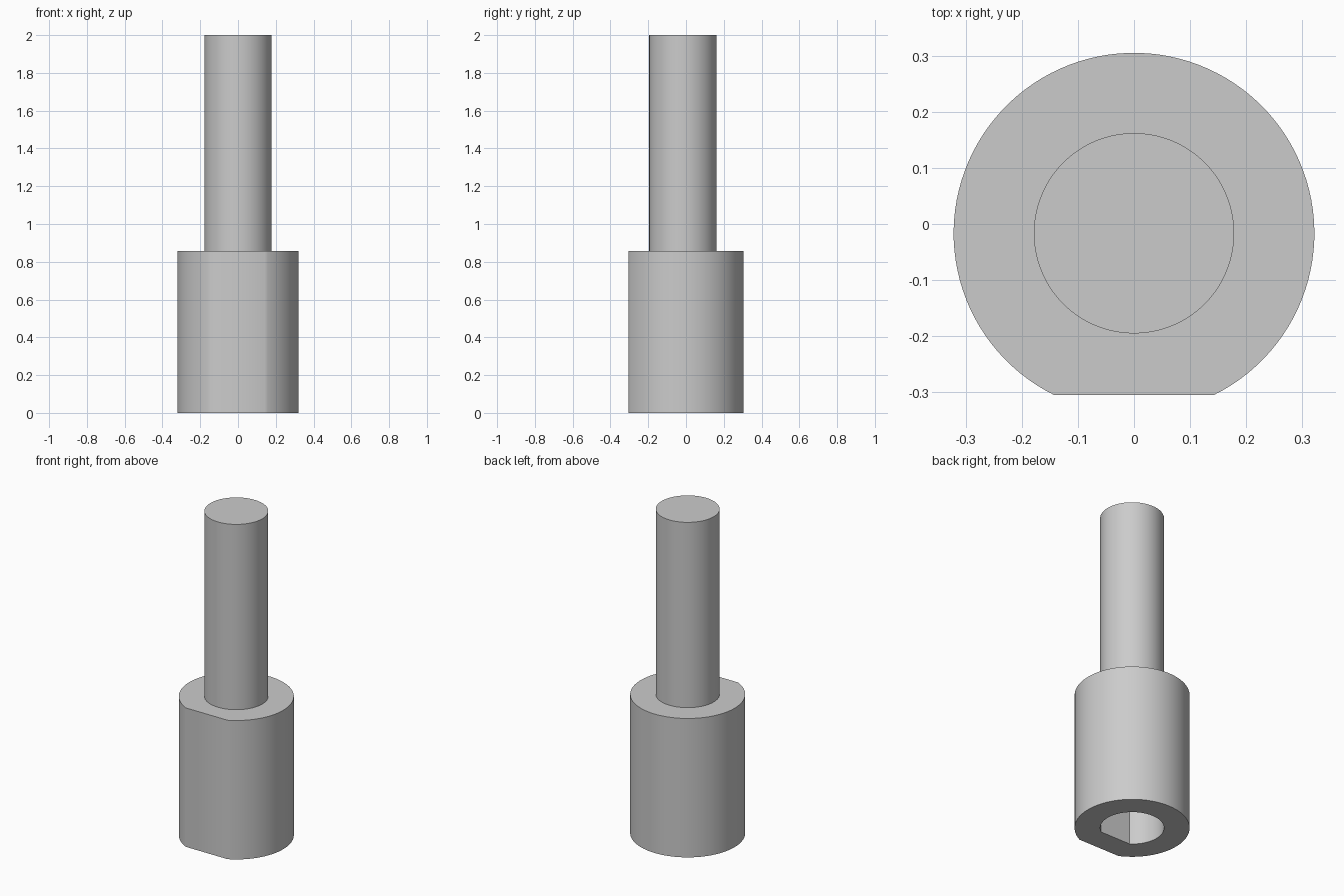
import bpy
import bmesh
from math import acos, cos, sin, pi, radians

cube = bpy.data.objects.get("Cube")
if cube:
    bpy.data.objects.remove(cube)

SIDES = 96
AXIS_Y = -0.0165
HUB_R, HUB_FLAT, HUB_TOP = 0.3215, 0.2885, 0.857
PIN_R, PIN_TOP = 0.1785, 2.0
BORE_R, BORE_FLAT, BORE_TOP = 0.1785, 0.145, 0.7

metal = bpy.data.materials.new("plain_grey")
metal.use_nodes = True
grey = (0.6, 0.6, 0.6, 1)
metal.diffuse_color = grey
metal.node_tree.nodes["Principled BSDF"].inputs["Base Color"].default_value = grey

bm = bmesh.new()


def ring(radius, z, flat=None):
    """Circle, or a D with its flat facing the front at the given distance."""
    half = acos(flat / radius) if flat else pi / SIDES
    verts = []
    for i in range(SIDES):
        a = -pi / 2 + half + (2 * pi - 2 * half) * i / (SIDES - 1)
        verts.append(bm.verts.new((radius * cos(a), AXIS_Y + radius * sin(a), z)))
    return verts


# Sections from the blind end of the bore, around the hub, to the pin tip
sections = [
    ring(BORE_R, BORE_TOP, BORE_FLAT),
    ring(BORE_R, 0, BORE_FLAT),
    ring(HUB_R, 0, HUB_FLAT),
    ring(HUB_R, HUB_TOP, HUB_FLAT),
    ring(PIN_R, HUB_TOP),
    ring(PIN_R, PIN_TOP),
]
for low, high in zip(sections, sections[1:]):
    for i in range(SIDES):
        j = (i + 1) % SIDES
        bm.faces.new((low[i], low[j], high[j], high[i]))

# Bore end and pin tip
bm.faces.new(sections[0])
bm.faces.new(sections[-1])
bmesh.ops.recalc_face_normals(bm, faces=bm.faces)

mesh = bpy.data.meshes.new("bored_hub_with_pin")
bm.to_mesh(mesh)
bm.free()
mesh.materials.append(metal)
part = bpy.data.objects.new("bored_hub_with_pin", mesh)
bpy.context.collection.objects.link(part)

# Smooth round walls, crisp rims
bpy.ops.object.select_all(action="DESELECT")
part.select_set(True)
bpy.context.view_layer.objects.active = part
bpy.ops.object.shade_smooth_by_angle(angle=radians(30))
